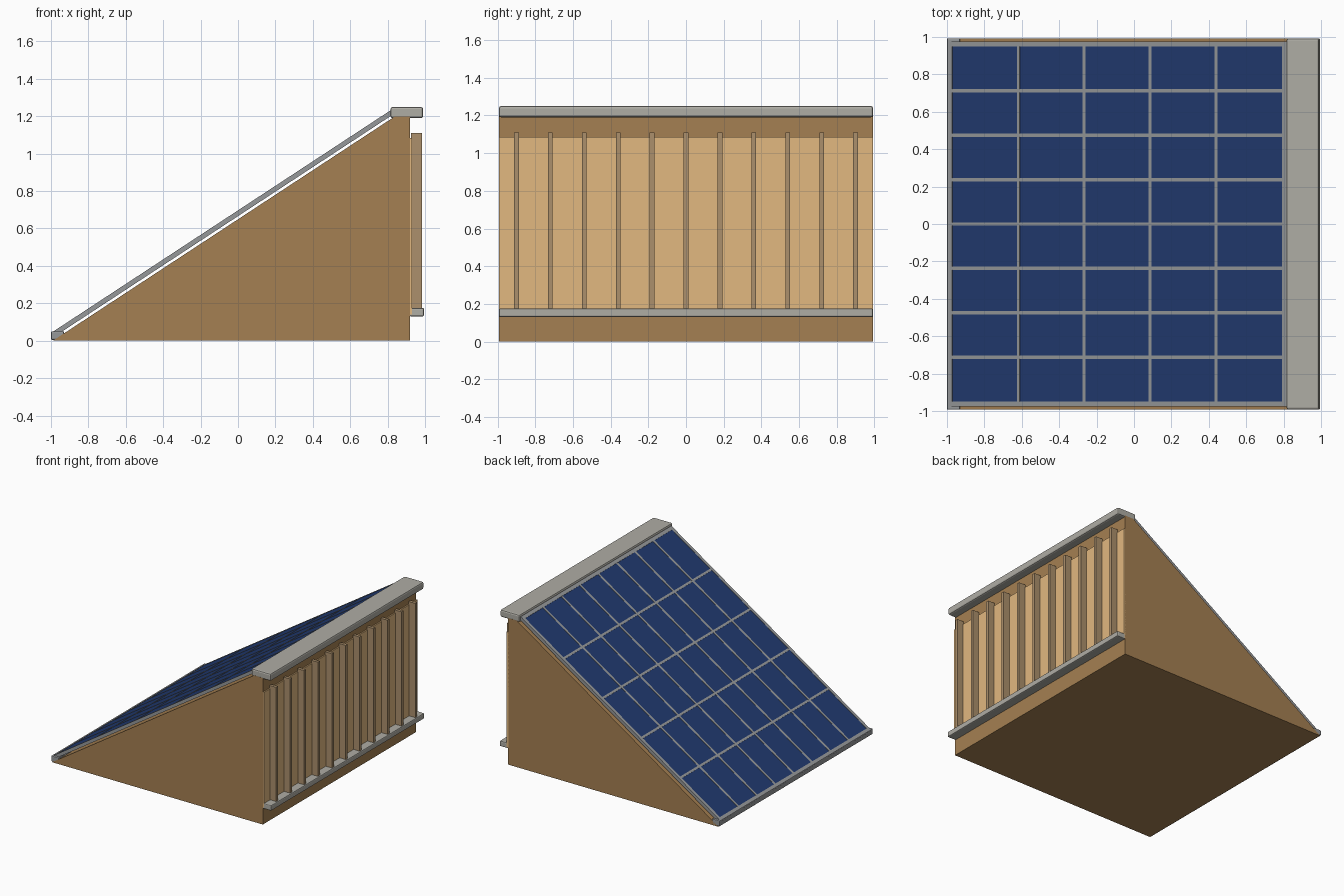
import bpy, bmesh, math
from mathutils import Matrix, Vector

if "Cube" in bpy.data.objects:
    bpy.data.objects.remove(bpy.data.objects["Cube"])


def material(name, rgb):
    # convert display colour (0-255) to linear
    m = bpy.data.materials.new(name)
    m.diffuse_color = [(c / 255 / 1.055 + 0.0521) ** 2.4 for c in rgb] + [1]
    m.use_nodes = True
    m.node_tree.nodes["Principled BSDF"].inputs["Base Color"].default_value = m.diffuse_color
    return m


WOOD = material("wood", (165, 128, 82))
PALE = material("pale_wood", (226, 184, 128))
SLAT = material("slat_wood", (172, 144, 108))
GLASS = material("cell_blue", (33, 58, 112))
METAL = material("frame_metal", (150, 152, 154))
STONE = material("cap_grey", (175, 173, 165))


def add_box(bm, lo, hi):
    lo, hi = Vector(lo), Vector(hi)
    m = Matrix.Translation((lo + hi) / 2) @ Matrix.Diagonal((*(hi - lo), 1))
    bmesh.ops.create_cube(bm, size=1, matrix=m)


def make(name, boxes, mat, bevel=0, matrix=None):
    bm = bmesh.new()
    for lo, hi in boxes:
        add_box(bm, lo, hi)
    me = bpy.data.meshes.new(name)
    bm.to_mesh(me)
    bm.free()
    me.materials.append(mat)
    ob = bpy.data.objects.new(name, me)
    bpy.context.collection.objects.link(ob)
    if matrix:
        ob.matrix_world = matrix
    if bevel:
        b = ob.modifiers.new("bevel", "BEVEL")
        b.width, b.segments = bevel, 2
    return ob


W = 0.993  # half width

# wedge body, profile extruded along y
bm = bmesh.new()
profile = [(-0.99, 0), (0.92, 0), (0.92, 1.2), (0.84, 1.2)]
face = bm.faces.new([bm.verts.new((x, -W, z)) for x, z in profile])
out = bmesh.ops.extrude_face_region(bm, geom=[face])
bmesh.ops.translate(bm, vec=(0, 2 * W, 0),
                    verts=[g for g in out["geom"] if isinstance(g, bmesh.types.BMVert)])
bmesh.ops.recalc_face_normals(bm, faces=bm.faces)
me = bpy.data.meshes.new("wedge_body")
bm.to_mesh(me)
bm.free()
me.materials.append(WOOD)
bpy.context.collection.objects.link(bpy.data.objects.new("wedge_body", me))

# back wall: pale panel, slats and bottom rail
make("back_panel", [((0.915, -W, 0.14), (0.93, W, 1.085))], PALE)
make("back_slats", [((0.925, y - 0.0125, 0.15), (0.985, y + 0.0125, 1.11))
                    for y in (-0.9 + 0.18 * i for i in range(11))], SLAT)
make("back_rail", [((0.915, -W, 0.13), (0.995, W, 0.175))], STONE, 0.008)

# ridge cap and lower edge trim
make("ridge_cap", [((0.815, -W, 1.19), (0.99, W, 1.25))], STONE, 0.012)
make("lower_trim", [((-1, -W, 0.005), (-0.93, W, 0.05))], METAL, 0.006)

# solar panel, built flat then tilted along the slope with a small gap
tilt = (Matrix.Translation((-0.99, 0, 0))
        @ Matrix.Rotation(-math.atan2(1.2, 1.83), 4, "Y"))
U0, U1, Y1 = 0.014, 2.188, 0.975          # outer frame
C0, C1, CY = 0.047, 2.156, 0.95           # cell field
N0, N1 = 0.014, 0.040
make("solar_cells", [((C0 - 0.01, -CY - 0.01, N0 + 0.002), (C1 + 0.01, CY + 0.01, 0.037))],
     GLASS, matrix=tilt)
make("panel_frame", [((U0, -Y1, N0), (U1, -CY, N1)), ((U0, CY, N0), (U1, Y1, N1)),
                     ((U0, -CY, N0), (C0, CY, N1)), ((C1, -CY, N0), (U1, CY, N1))],
     METAL, matrix=tilt)

# grid lines between cells, 5 x 8
g = 0.009
lines = [((C0 + (C1 - C0) * i / 5 - g, -CY, 0.03), (C0 + (C1 - C0) * i / 5 + g, CY, 0.039))
         for i in range(1, 5)]
lines += [((C0, -CY + 2 * CY * j / 8 - g, 0.03), (C1, -CY + 2 * CY * j / 8 + g, 0.0392))
          for j in range(1, 8)]
make("cell_dividers", lines, METAL, matrix=tilt)
